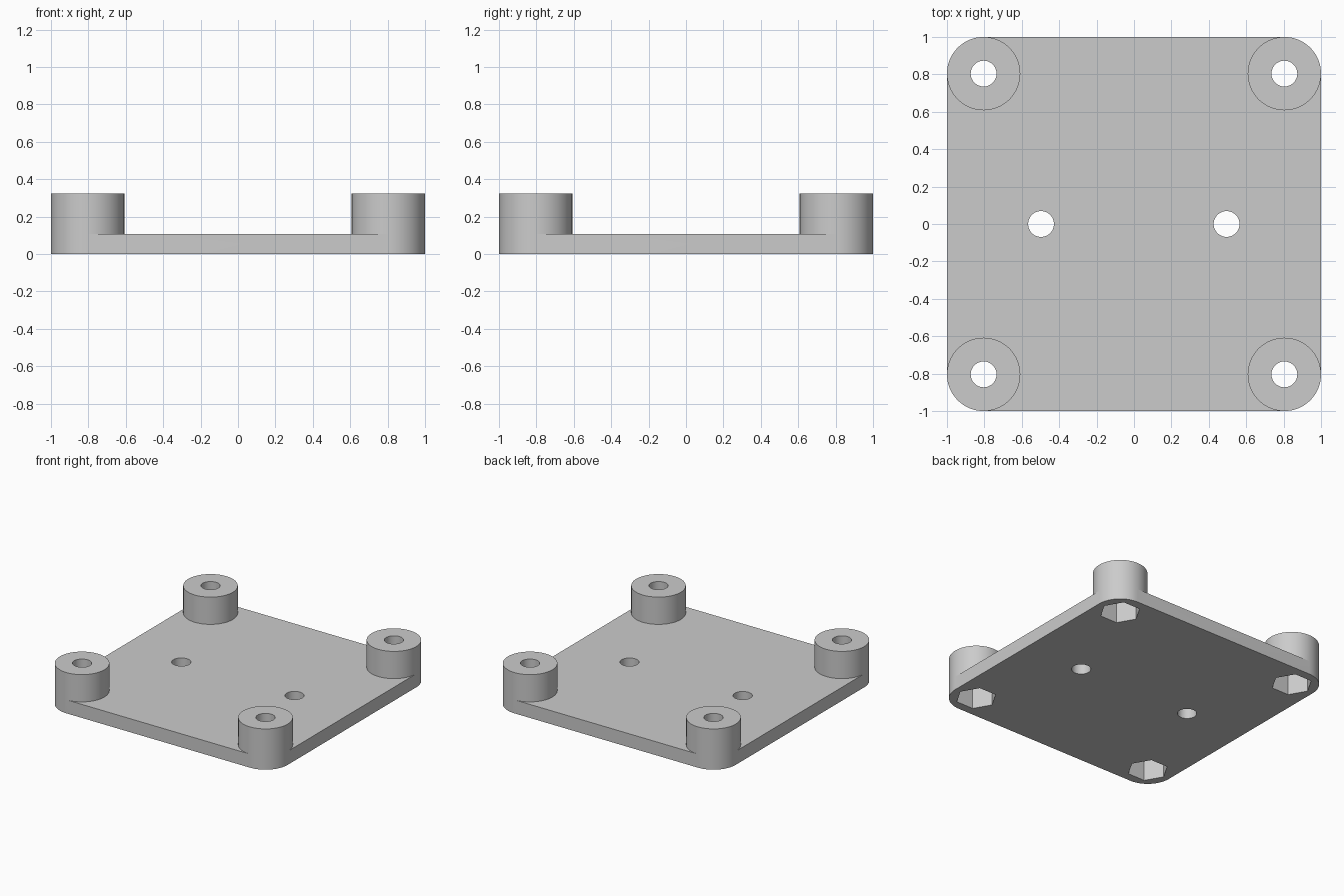
import bpy, bmesh
from math import cos, sin, tau

cube = bpy.data.objects.get("Cube")
if cube:
    bpy.data.objects.remove(cube, do_unlink=True)

SEG = 64            # sides of every round part
POST = 0.804        # corner post centres
POST_R = 0.196
PLATE_TOP, POST_TOP = 0.107, 0.323
HOLE_R, POCKET_R, POCKET_TOP = 0.069, 0.148, 0.2
CORNERS = [(POST, POST), (-POST, POST), (-POST, -POST), (POST, -POST)]

grey = bpy.data.materials.new("light grey")
grey.use_nodes = True
grey.diffuse_color = (0.6, 0.6, 0.6, 1)
grey.node_tree.nodes["Principled BSDF"].inputs["Base Color"].default_value = (0.6, 0.6, 0.6, 1)


def prism(name, outline, z0, z1):
    """Closed upright solid from an outline."""
    bm = bmesh.new()
    base = bm.faces.new([bm.verts.new((x, y, z0)) for x, y in outline])
    top = bmesh.ops.extrude_face_region(bm, geom=[base])["geom"]
    bmesh.ops.translate(bm, vec=(0, 0, z1 - z0),
                        verts=[v for v in top if isinstance(v, bmesh.types.BMVert)])
    bmesh.ops.recalc_face_normals(bm, faces=bm.faces)
    mesh = bpy.data.meshes.new(name)
    bm.to_mesh(mesh)
    bm.free()
    mesh.materials.append(grey)
    ob = bpy.data.objects.new(name, mesh)
    bpy.context.collection.objects.link(ob)
    return ob


def arc(cx, cy, r, sides=SEG, first=0, count=None):
    steps = range(first, first + (count or sides))
    return [(cx + r * cos(tau * i / sides), cy + r * sin(tau * i / sides)) for i in steps]


def combine(target, tool, operation):
    """Apply one boolean and discard the tool."""
    tool.hide_render = True
    mod = target.modifiers.new(operation.lower(), "BOOLEAN")
    mod.operation, mod.solver, mod.object = operation, "EXACT", tool
    bpy.context.view_layer.objects.active = target
    bpy.ops.object.modifier_apply(modifier=mod.name)
    bpy.data.objects.remove(tool, do_unlink=True)


# Base plate with rounded corners
quarter = SEG // 4
outline = []
for k, (x, y) in enumerate(CORNERS):
    outline += arc(x, y, POST_R, first=k * quarter, count=quarter + 1)
plate = prism("mounting_plate", outline, 0, PLATE_TOP)

# Corner posts, each with a screw hole and a hexagonal nut pocket below
for x, y in CORNERS:
    combine(plate, prism("post", arc(x, y, POST_R), PLATE_TOP, POST_TOP), "UNION")
    combine(plate, prism("nut_pocket", arc(x, y, POCKET_R, 6), -0.1, POCKET_TOP), "DIFFERENCE")
    combine(plate, prism("screw_hole", arc(x, y, HOLE_R), -0.1, 0.5), "DIFFERENCE")

# Two holes across the middle of the plate
for x in (-0.497, 0.495):
    combine(plate, prism("middle_hole", arc(x, 0, HOLE_R), -0.1, 0.5), "DIFFERENCE")

bpy.ops.object.select_all(action="DESELECT")
plate.select_set(True)
bpy.context.view_layer.objects.active = plate
bpy.ops.object.shade_smooth_by_angle(angle=0.52)
